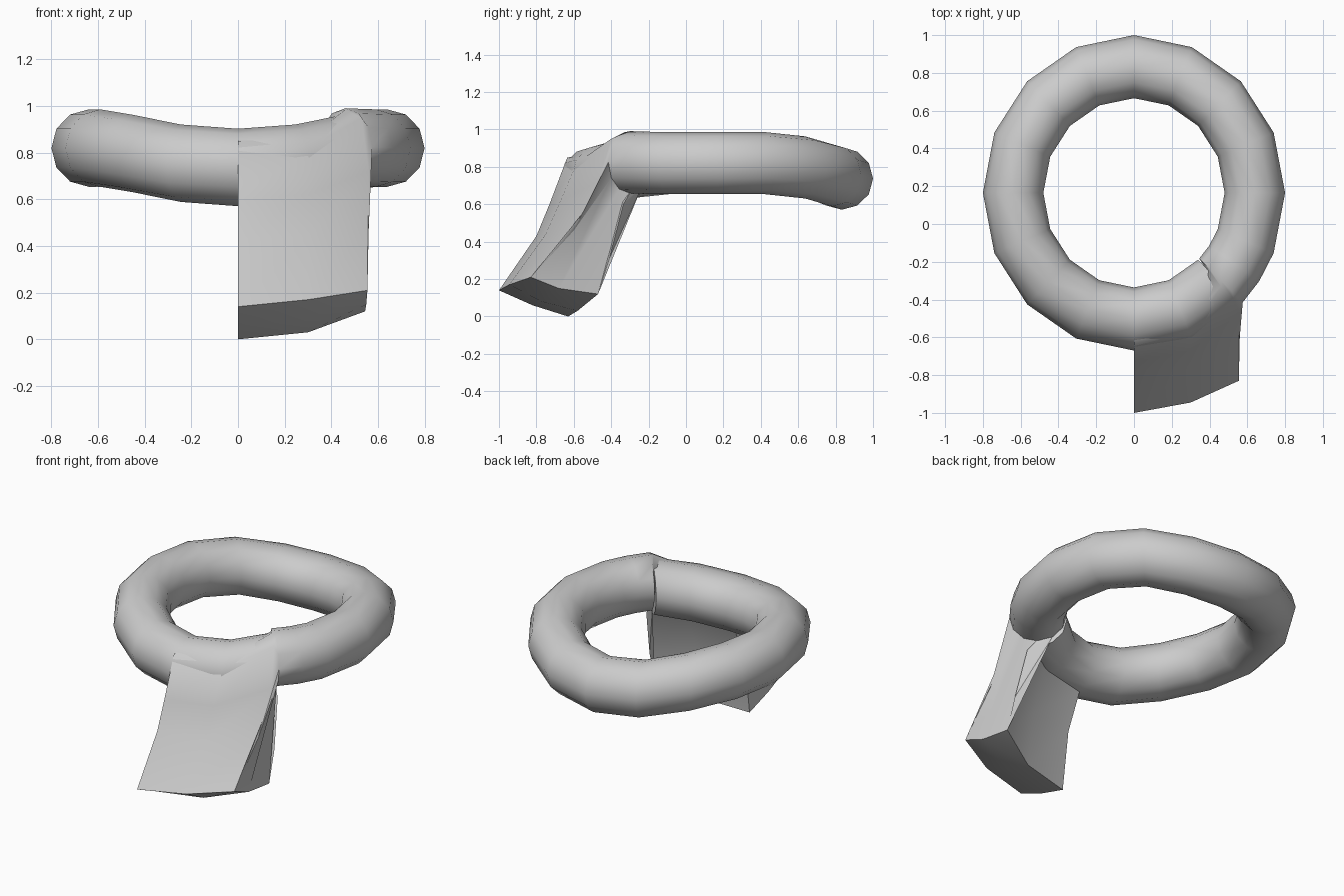
import bpy, bmesh, math

if "Cube" in bpy.data.objects:
    bpy.data.objects.remove(bpy.data.objects["Cube"])

SIDES = 12
# centre height of the ring every 22.5 degrees from front/back to the side
HEIGHT = [0.737, 0.755, 0.797, 0.82, 0.82]


def circle_station(deg, z=None):
    """Round cross-section of the ring; deg is measured from the front towards +x."""
    a = math.radians(deg)
    if z is None:
        t = deg % 180
        t = min(t, 180 - t) / 22.5
        i = min(int(t), 3)
        z = HEIGHT[i] + (HEIGHT[i + 1] - HEIGHT[i]) * (t - i)
    pts = []
    for k in range(SIDES):
        b = 2 * math.pi * k / SIDES
        o = math.cos(b)
        pts.append((math.sin(a) * (0.64 + 0.16 * o),
                    0.165 - math.cos(a) * (0.668 + 0.167 * o),
                    z + 0.166 * math.sin(b)))
    return pts


# Hanging leg: cross-sections from its free end to the bend into the ring
leg_end = [(0, y, z) for y, z in (
    (-.80, .43), (-.73, .60), (-.635, .85), (-.55, .86), (-.47, .85), (-.42, .80),
    (-.40, .72), (-.48, .58), (-.58, .36), (-.63, 0), (-.82, .06), (-1, .14))]
leg_mid = [(0.3, y, z) for y, z in (
    (-.75, .44), (-.67, .62), (-.585, .82), (-.50, .86), (-.43, .84), (-.38, .79),
    (-.37, .74), (-.43, .60), (-.53, .35), (-.58, .03), (-.77, .08), (-.945, .17))]
leg_bend = [
    (.56, -.60, .46), (.56, -.47, .72), (.53, -.40, .95), (.46, -.33, .985),
    (.40, -.25, .95), (.37, -.22, .88), (.37, -.22, .80), (.51, -.335, .60),
    (.54, -.41, .31), (.545, -.47, .12), (.55, -.68, .15), (.555, -.83, .21)]

stations = [leg_end, leg_mid, leg_bend, circle_station(46, 0.825), circle_station(56, 0.822)]
stations += [circle_station(67.5 + 22.5 * i) for i in range(16)]

# One tube: leg, round the ring, and into itself at the front right
bm = bmesh.new()
rings = [[bm.verts.new(p) for p in st] for st in stations]
for r0, r1 in zip(rings, rings[1:]):
    for k in range(SIDES):
        n = (k + 1) % SIDES
        bm.faces.new((r0[k], r0[n], r1[n], r1[k]))
bm.faces.new(rings[0])
bm.faces.new(rings[-1])
bmesh.ops.recalc_face_normals(bm, faces=bm.faces[:])
mesh = bpy.data.meshes.new("ring_with_leg")
bm.to_mesh(mesh)
bm.free()
obj = bpy.data.objects.new("ring_with_leg", mesh)
bpy.context.collection.objects.link(obj)

# Smooth shading with sharp edges at the cap and leg corner
bpy.context.view_layer.objects.active = obj
obj.select_set(True)
bpy.ops.object.shade_smooth_by_angle(angle=math.radians(55))
